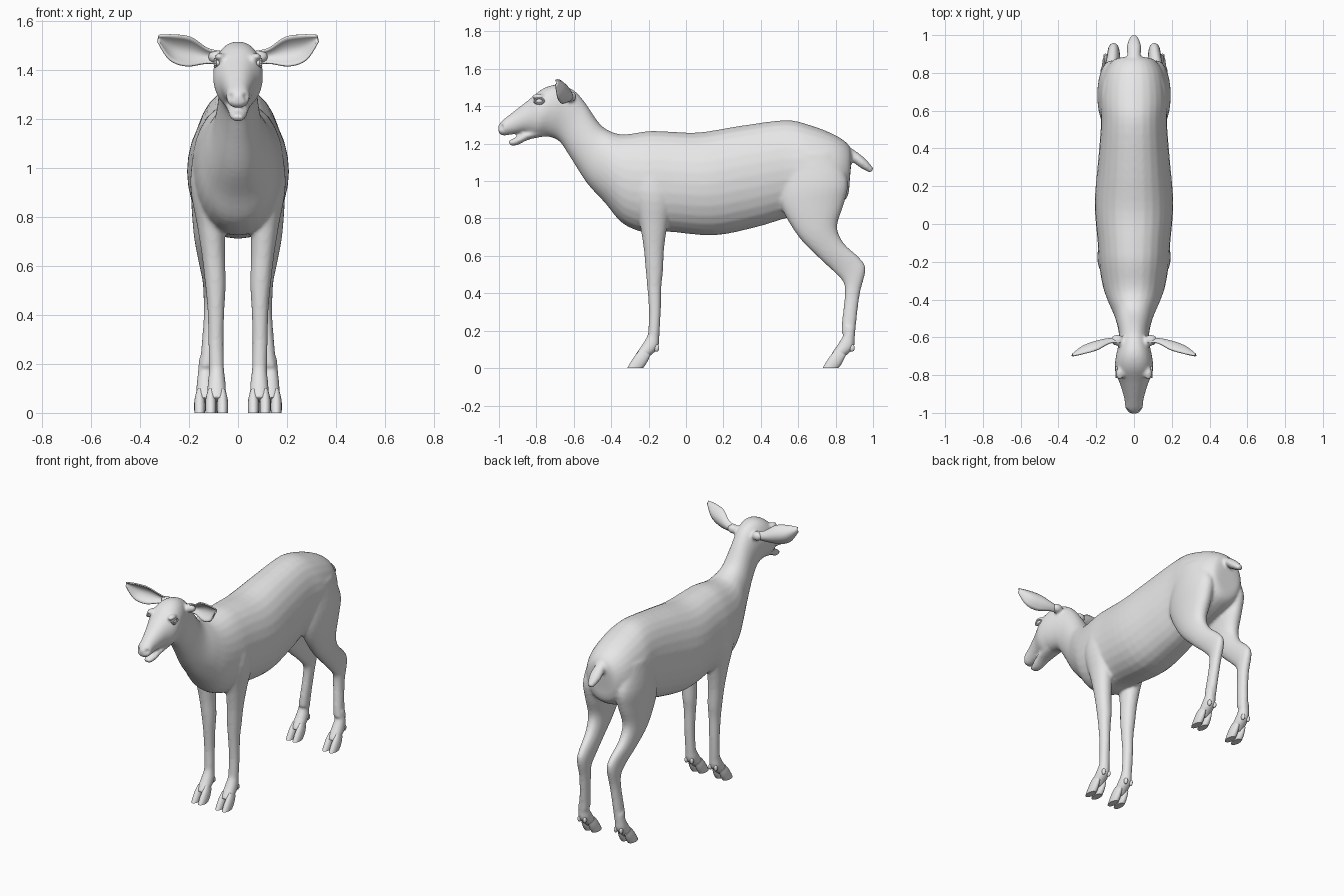
import bpy
import bmesh
import math
from mathutils import Matrix, Vector

cube = bpy.data.objects.get("Cube")
if cube:
    bpy.data.objects.remove(cube, do_unlink=True)

coat = bpy.data.materials.new("plain_grey")
coat.use_nodes = True
coat.diffuse_color = (0.8, 0.8, 0.8, 1)
coat.node_tree.nodes["Principled BSDF"].inputs["Base Color"].default_value = coat.diffuse_color


def smooth_path(stations, steps):
    """Catmull-Rom interpolation through tuples of numbers."""
    pts = [Vector(s) for s in stations]
    out = []
    for i in range(len(pts) - 1):
        a, b, c, d = pts[max(i - 1, 0)], pts[i], pts[i + 1], pts[min(i + 2, len(pts) - 1)]
        for k in range(steps):
            t = k / steps
            out.append(b + (c - a) * (t / 2) + (a * 2 - b * 5 + c * 4 - d) * (t * t / 2)
                       + (b * 3 - a - c * 3 + d) * (t ** 3 / 2))
    out.append(pts[-1])
    return out


def loft(bm, stations, side=1, shift=(0, 0), steps=4, segments=28, power=0.9):
    """Closed tube; station = edge y, z, opposite edge y, z, centre x, half width."""
    rings = []
    for ya, za, yb, zb, xc, w in smooth_path(stations, steps):
        ring = []
        for k in range(segments):
            ang = math.tau * k / segments
            c, s = math.cos(ang), math.sin(ang)
            x = xc + shift[0] + w * math.copysign(abs(s) ** power, s)
            y = (ya + yb) / 2 + (ya - yb) / 2 * c + shift[1]
            z = (za + zb) / 2 + (za - zb) / 2 * c
            ring.append(bm.verts.new((side * x, y, z)))
        rings.append(ring)
    for r, q in zip(rings, rings[1:]):
        for k in range(segments):
            n = (k + 1) % segments
            bm.faces.new((r[k], r[n], q[n], q[k]))
    bm.faces.new(rings[0])
    bm.faces.new(rings[-1])


def ball(bm, centre, size):
    place = Matrix.Translation(centre) @ Matrix.Diagonal((*size, 1))
    bmesh.ops.create_uvsphere(bm, u_segments=20, v_segments=12, radius=1, matrix=place)


def finish(name, bm):
    bmesh.ops.recalc_face_normals(bm, faces=bm.faces)
    mesh = bpy.data.meshes.new(name)
    bm.to_mesh(mesh)
    bm.free()
    mesh.materials.append(coat)
    mesh.shade_smooth()
    obj = bpy.data.objects.new(name, mesh)
    bpy.context.collection.objects.link(obj)
    return obj


# Trunk, neck and upper head, from rump to nose
trunk = [
    (.885, 1.11, .875, 1.0, 0, .05), (.875, 1.185, .86, .91, 0, .11),
    (.8, 1.245, .78, .86, 0, .16), (.66, 1.3, .65, .82, 0, .18),
    (.53, 1.325, .53, .8, 0, .175), (.29, 1.295, .38, .755, 0, .19),
    (.07, 1.26, .15, .71, 0, .208), (-.1, 1.265, -.1, .73, 0, .192),
    (-.2, 1.267, -.22, .725, 0, .185), (-.32, 1.25, -.34, .775, 0, .165),
    (-.39, 1.26, -.43, .88, 0, .137), (-.46, 1.305, -.53, .99, 0, .1),
    (-.54, 1.42, -.62, 1.13, 0, .08), (-.6, 1.485, -.68, 1.215, 0, .083),
    (-.68, 1.515, -.75, 1.24, 0, .098), (-.76, 1.497, -.8, 1.24, 0, .1),
    (-.84, 1.435, -.86, 1.258, 0, .073), (-.93, 1.365, -.925, 1.25, 0, .051),
    (-.98, 1.325, -.98, 1.243, 0, .045), (-1.005, 1.295, -1.002, 1.26, 0, .026),
]
lower_jaw = [
    (-.76, 1.31, -.75, 1.24, 0, .06), (-.86, 1.262, -.84, 1.222, 0, .047),
    (-.91, 1.235, -.9, 1.193, 0, .036), (-.952, 1.213, -.938, 1.188, 0, .022),
]
tail = [
    (.82, 1.21, .81, 1.13, 0, .03), (.9, 1.165, .875, 1.112, 0, .035),
    (.96, 1.118, .935, 1.07, 0, .037), (1.003, 1.068, .988, 1.042, 0, .018),
]
# Upper legs end above the fetlock; the pastern is shared by all feet
front_leg = [
    (-.25, 1.12, -.1, 1.12, .125, .045), (-.28, .95, -.07, .93, .127, .068),
    (-.245, .76, -.1, .76, .11, .056), (-.226, .64, -.117, .64, .1, .047),
    (-.216, .53, -.123, .52, .092, .042), (-.207, .43, -.132, .43, .09, .035),
    (-.198, .3, -.135, .3, .09, .031), (-.202, .19, -.142, .17, .088, .031),
]
hind_leg = [
    (.52, 1.15, .8, 1.15, .11, .06), (.5, .98, .865, 1.0, .117, .076),
    (.51, .86, .845, .88, .12, .071), (.6, .705, .808, .76, .125, .056),
    (.7, .6, .842, .67, .12, .044), (.79, .515, .932, .585, .11, .036),
    (.843, .455, .96, .525, .108, .033), (.848, .38, .93, .4, .11, .03),
    (.835, .26, .912, .26, .12, .03), (.83, .19, .904, .17, .127, .031),
]
pastern = [
    (-.2, .23, -.14, .21, 0, .029), (-.204, .18, -.143, .16, 0, .031),
    (-.23, .132, -.15, .105, 0, .037), (-.26, .088, -.2, .058, 0, .038),
    (-.275, .065, -.222, .038, 0, .03),
]
toe = [
    (-.245, .1, -.19, .07, 0, .014), (-.27, .07, -.203, .042, 0, .021),
    (-.294, .035, -.215, .02, 0, .023), (-.315, 0, -.23, 0, 0, .022),
]
feet = [(.087, 0), (.132, 1.045)]

body_bm, hoof_bm, eye_bm = bmesh.new(), bmesh.new(), bmesh.new()
for part in (trunk, lower_jaw, tail):
    loft(body_bm, part)
for side in (1, -1):
    for leg in (front_leg, hind_leg):
        loft(body_bm, leg, side)
    ball(body_bm, (side * .088, -.615, 1.452), (.036, .03, .028))    # ear root
    ball(body_bm, (side * .075, -.79, 1.452), (.022, .035, .016))    # brow
    for foot_x, foot_y in feet:
        loft(body_bm, pastern, side, (foot_x, foot_y))
        for spread in (-.024, .024):
            loft(hoof_bm, toe, side, (foot_x + spread, foot_y), segments=16)
            # Dewclaws behind the fetlock
            ball(hoof_bm, (side * (foot_x + spread * .8), foot_y - .157, .108), (.011, .014, .02))
    # Eyeball with a raised lid rim
    ball(eye_bm, (side * .083, -.785, 1.428), (.016, .022, .016))
    lid = [Vector((side * .093, -.785 + .024 * math.cos(a), 1.428 + .015 * math.sin(a)))
           for a in (math.tau * k / 16 for k in range(16))]
    for point in lid:
        ball(eye_bm, point, (.006, .007, .005))

# Fuse the body parts into one skin
body = finish("body", body_bm)
remesh = body.modifiers.new("fuse", 'REMESH')
remesh.mode = 'VOXEL'
remesh.voxel_size = 0.009
relax = body.modifiers.new("relax", 'SMOOTH')
relax.factor = 0.5
relax.iterations = 6
graph = bpy.context.evaluated_depsgraph_get()
skin = bpy.data.meshes.new_from_object(body.evaluated_get(graph))
body.modifiers.clear()
body.data = skin
if not skin.materials:
    skin.materials.append(coat)
skin.shade_smooth()

# Press the nostrils into the muzzle
for side in (1, -1):
    nostril = Vector((side * .03, -.988, 1.288))
    for v in skin.vertices:
        d = (v.co - nostril).length / .014
        if d < 3:
            v.co += Vector((-side * .4, 1, 0)) * .014 * math.exp(-d * d)

hooves = finish("hooves", hoof_bm)
finish("eyes", eye_bm)
bpy.ops.object.select_all(action='DESELECT')
hooves.select_set(True)
bpy.context.view_layer.objects.active = hooves
bpy.ops.object.shade_smooth_by_angle(angle=math.radians(50))

# Cupped leaf-shaped ears: station = x, y, z, half height
ear = [(.075, -.61, 1.45, .024), (.13, -.608, 1.456, .03), (.2, -.622, 1.473, .057),
       (.27, -.648, 1.491, .05), (.325, -.69, 1.527, .012)]
for name, side in (("left_ear", 1), ("right_ear", -1)):
    bm = bmesh.new()
    rows = []
    for x, y, z, h in smooth_path(ear, 5):
        spans = [k / 5 for k in range(-5, 6)]
        rows.append([bm.verts.new((side * (x - s * h * .15), y - .75 * h * s * s, z + s * h))
                     for s in spans])
    for r, q in zip(rows, rows[1:]):
        for k in range(len(r) - 1):
            bm.faces.new((r[k], r[k + 1], q[k + 1], q[k]))
    shell = finish(name, bm).modifiers.new("thickness", 'SOLIDIFY')
    shell.thickness = 0.008
    shell.offset = 0
